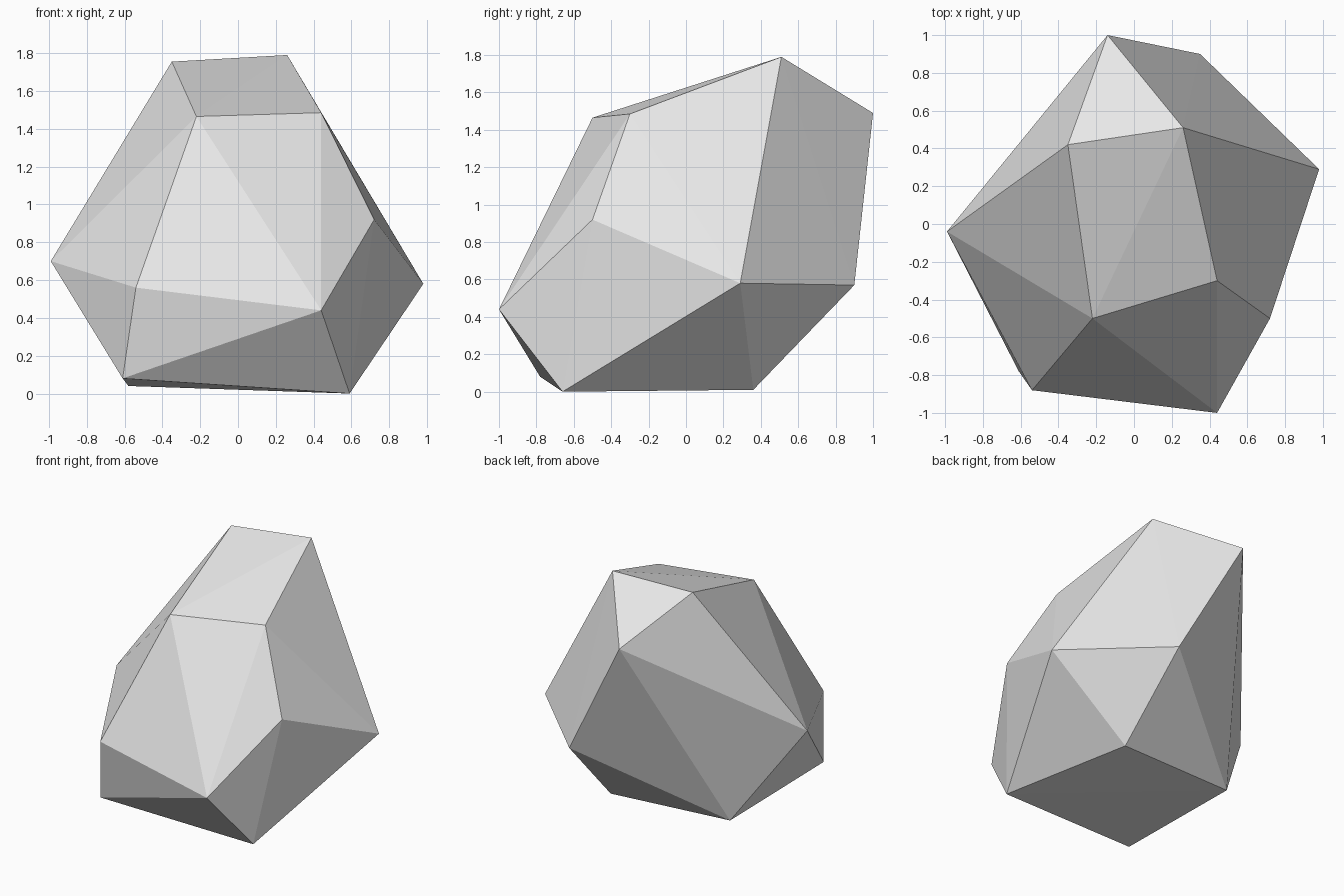
import bpy
import bmesh

# Remove the default cube only
default_cube = bpy.data.objects.get("Cube")
if default_cube:
    bpy.data.objects.remove(default_cube, do_unlink=True)


def make_material(name, colour):
    material = bpy.data.materials.new(name)
    material.use_nodes = True
    material.diffuse_color = colour
    shader = material.node_tree.nodes["Principled BSDF"]
    shader.inputs["Base Color"].default_value = colour
    return material


def make_faceted_stone(name, rings, material):
    """Wrap flat facets around the corner points of a boulder."""
    bm = bmesh.new()
    for ring in rings:
        for corner in ring:
            bm.verts.new(corner)
    bmesh.ops.convex_hull(bm, input=bm.verts[:])
    bmesh.ops.recalc_face_normals(bm, faces=bm.faces[:])
    for face in bm.faces:
        face.smooth = False

    mesh = bpy.data.meshes.new(name)
    bm.to_mesh(mesh)
    bm.free()
    mesh.materials.append(material)
    stone = bpy.data.objects.new(name, mesh)
    bpy.context.scene.collection.objects.link(stone)
    return stone


# Corners of the boulder, from the ground up
base = [(-0.61, -0.78, 0.08), (0.59, -0.66, 0.0),
        (0.38, 0.36, 0.01), (-0.58, 0.30, 0.04)]
waist = [(-0.54, -0.88, 0.56), (0.44, -1.0, 0.44), (0.98, 0.29, 0.58),
         (0.35, 0.9, 0.57), (-0.99, -0.04, 0.70)]
shoulders = [(-0.22, -0.5, 1.465), (0.44, -0.3, 1.485),
             (0.72, -0.5, 0.92), (-0.14, 1.0, 1.49)]
crown = [(-0.35, 0.42, 1.755), (0.26, 0.51, 1.79)]

stone_grey = make_material("stone grey", (0.8, 0.8, 0.8, 1.0))
make_faceted_stone("boulder", [base, waist, shoulders, crown], stone_grey)
